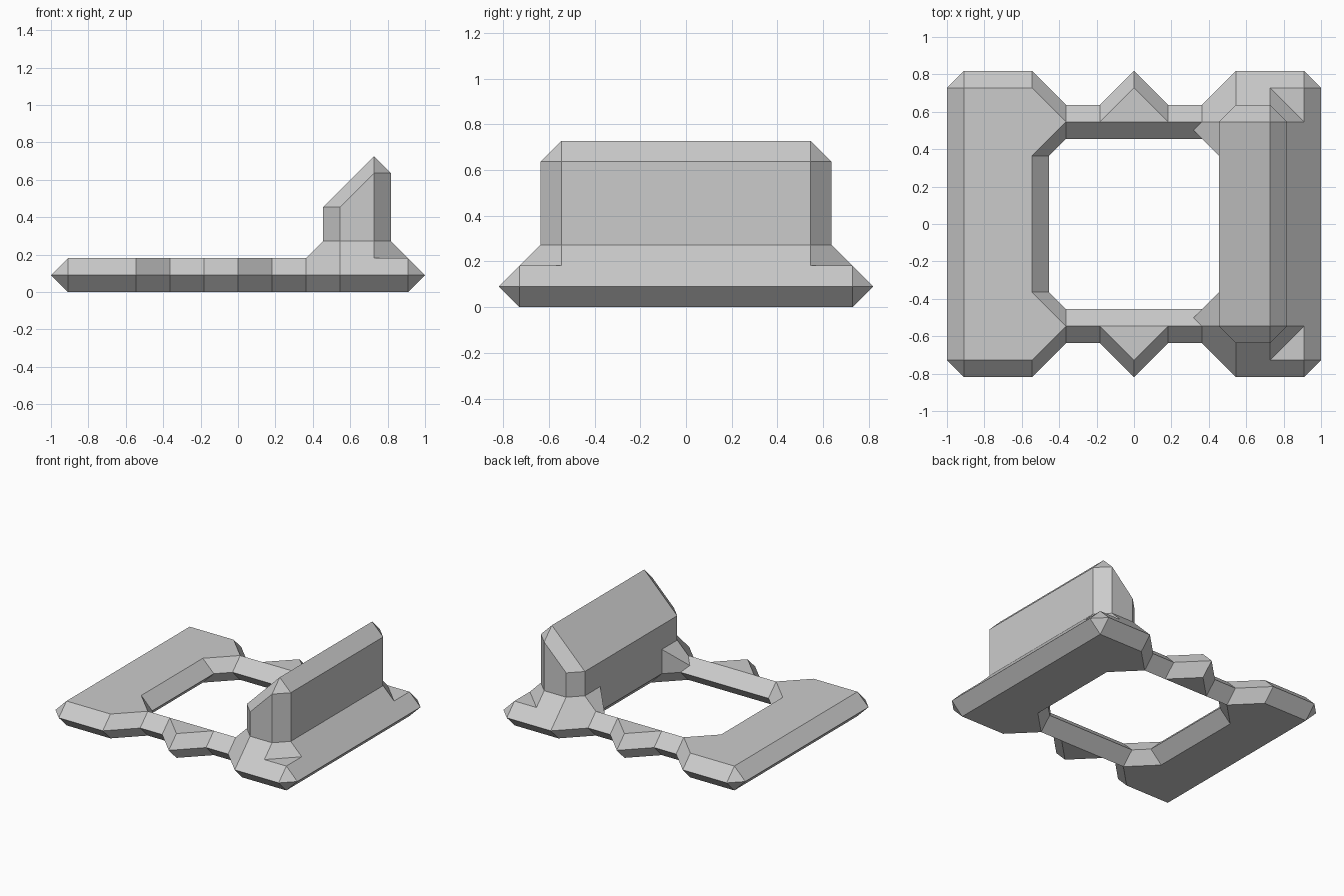
import bpy
import bmesh
from mathutils import Matrix

UNIT = 1 / 11  # bevel size; all positions below are counted in bevels

if "Cube" in bpy.data.objects:
    bpy.data.objects.remove(bpy.data.objects["Cube"])

grey = bpy.data.materials.new("plain_grey")
grey.use_nodes = True
COLOUR = (0.6, 0.6, 0.6, 1)
grey.diffuse_color = COLOUR
grey.node_tree.nodes["Principled BSDF"].inputs["Base Color"].default_value = COLOUR


def bevelled_hull(name, centres):
    """Convex solid around the given points, with one-bevel diamond corners."""
    points = set()
    for x, y, z in centres:
        for d in (-1, 1):
            points |= {(x + d, y, z), (x, y + d, z), (x, y, z + d)}
    bm = bmesh.new()
    for p in sorted(points):
        bm.verts.new(p)
    result = bmesh.ops.convex_hull(bm, input=bm.verts[:], use_existing_faces=False)
    spare = {v for key in ("geom_interior", "geom_unused") for v in result[key]
             if isinstance(v, bmesh.types.BMVert) and not v.link_faces}
    bmesh.ops.delete(bm, geom=list(spare), context='VERTS')
    bmesh.ops.dissolve_limit(bm, angle_limit=0.01, verts=bm.verts[:], edges=bm.edges[:])
    bmesh.ops.recalc_face_normals(bm, faces=bm.faces[:])
    bm.transform(Matrix.Scale(UNIT, 4))
    mesh = bpy.data.meshes.new(name)
    bm.to_mesh(mesh)
    bm.free()
    mesh.materials.append(grey)
    obj = bpy.data.objects.new(name, mesh)
    bpy.context.collection.objects.link(obj)
    return obj


def both_ends(points):
    """Repeat the points at the front and the back."""
    return [(x, y * s, z) for x, y, z in points for s in (-1, 1)]


# Side slabs of the base
for side, sx in (("right", -1), ("left", 1)):
    bevelled_hull(side + "_slab", both_ends([(6 * sx, 8, 1), (10 * sx, 8, 1)]))

for end, sy in (("front", -1), ("back", 1)):
    # Thin rail joining the slabs, with a pointed tooth in its middle
    bevelled_hull(end + "_rail", [(-6, 6 * sy, 1), (6, 6 * sy, 1)])
    bevelled_hull(end + "_tooth", [(-2, 6 * sy, 1), (2, 6 * sy, 1), (0, 8 * sy, 1)])
    # Corner gussets between rail and slabs; the left one climbs the wall
    gusset = [(6, 8 * sy, 1), (6, 4 * sy, 1), (4, 6 * sy, 1)]
    bevelled_hull(end + "_right_gusset", [(-x, y, z) for x, y, z in gusset])
    bevelled_hull(end + "_left_gusset", gusset + [(6, 6 * sy, 3), (6, 4 * sy, 3)])

# Sloping skirt around the foot of the wall
bevelled_hull("wall_skirt", both_ends(
    [(6, 8, 1), (8, 8, 1), (10, 6, 1), (6, 6, 3), (8, 6, 3)]))

# Tall wall with a slanted top
bevelled_hull("slanted_wall", both_ends(
    [(6, 6, 1), (8, 6, 1), (6, 6, 5), (8, 6, 7)]))
